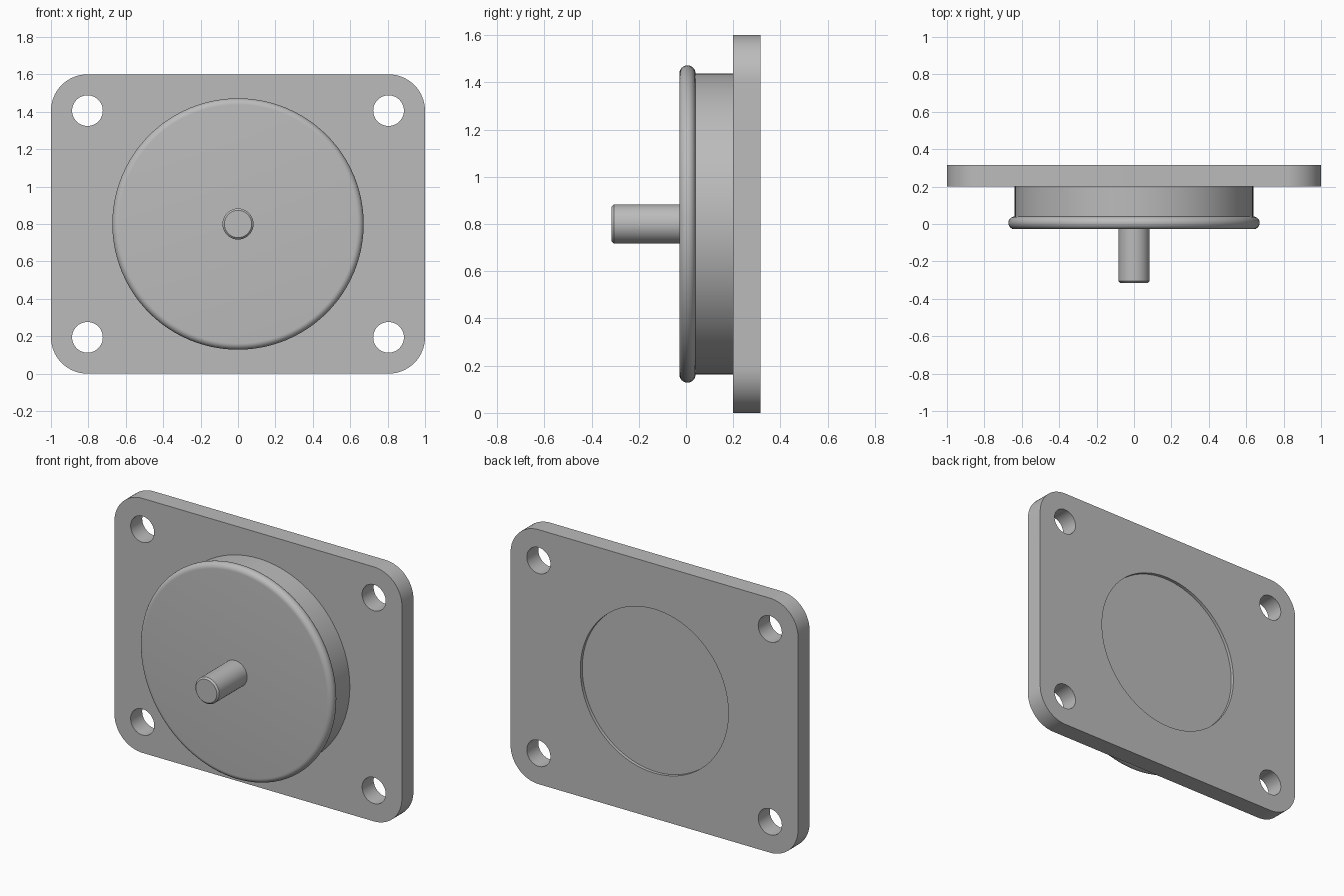
import bpy
import math
from mathutils import Matrix

cube = bpy.data.objects.get("Cube")
if cube:
    bpy.data.objects.remove(cube, do_unlink=True)

MID = 0.8                     # height of the shaft axis
PLATE_FRONT, PLATE_BACK = 0.20, 0.315

steel = bpy.data.materials.new("grey_metal")
steel.use_nodes = True
GREY = (0.5, 0.5, 0.5, 1)
steel.diffuse_color = GREY
steel.node_tree.nodes["Principled BSDF"].inputs["Base Color"].default_value = GREY


def mesh_object(name, verts, faces):
    mesh = bpy.data.meshes.new(name)
    mesh.from_pydata(verts, [], faces)
    mesh.materials.append(steel)
    obj = bpy.data.objects.new(name, mesh)
    bpy.context.collection.objects.link(obj)
    return obj


def smooth(obj):
    bpy.ops.object.select_all(action='DESELECT')
    obj.select_set(True)
    bpy.context.view_layer.objects.active = obj
    bpy.ops.object.shade_smooth_by_angle(angle=math.radians(30))


def lathe(name, profile, x=0, z=MID, n=96):
    """Spin (radius, y) points, listed front to back, into a capped solid."""
    verts = [(x + r * math.cos(i * math.tau / n), y, z + r * math.sin(i * math.tau / n))
             for r, y in profile for i in range(n)]
    faces = [(k * n + i, (k + 1) * n + i, (k + 1) * n + (i + 1) % n, k * n + (i + 1) % n)
             for k in range(len(profile) - 1) for i in range(n)]
    faces.append(tuple(range(n)))
    faces.append(tuple(reversed(range((len(profile) - 1) * n, len(profile) * n))))
    return mesh_object(name, verts, faces)


# Mounting plate: rounded rectangle pushed through its thickness
def rounded_plate(name, half_w, half_h, radius, steps=16):
    outline = []
    for q, (sx, sz) in enumerate([(1, 1), (-1, 1), (-1, -1), (1, -1)]):
        for s in range(steps + 1):
            a = (q + s / steps) * math.pi / 2
            outline.append((sx * (half_w - radius) + radius * math.cos(a),
                            MID + sz * (half_h - radius) + radius * math.sin(a)))
    n = len(outline)
    verts = [(x, y, z) for y in (PLATE_FRONT, PLATE_BACK) for x, z in outline]
    faces = [(i, n + i, n + (i + 1) % n, (i + 1) % n) for i in range(n)]
    faces += [tuple(range(n)), tuple(reversed(range(n, 2 * n)))]
    return mesh_object(name, verts, faces)


plate = rounded_plate("mounting_plate", 1.0, 0.8, 0.195)

# Bolt holes in the corners and the shallow round recess in the back
cutters = [lathe("hole_cutter", [(0.082, 0.1), (0.082, 0.4)], sx * 0.805, MID + sz * 0.606, 48)
           for sx in (-1, 1) for sz in (-1, 1)]
cutters.append(lathe("recess_cutter", [(0.515, PLATE_BACK - 0.02), (0.515, 0.4)]))
bpy.context.view_layer.objects.active = plate
for cutter in cutters:
    cutter.hide_render = True
    cut = plate.modifiers.new("cut", 'BOOLEAN')
    cut.operation = 'DIFFERENCE'
    cut.solver = 'EXACT'
    cut.object = cutter
    bpy.ops.object.modifier_apply(modifier=cut.name)
    bpy.data.objects.remove(cutter, do_unlink=True)
smooth(plate)

# Drum between plate and rim
smooth(lathe("drum", [(0.638, 0.02), (0.638, PLATE_FRONT)]))

# Front disc with a fully rounded rim
ROUND, RIM_Y = 0.034, 0.006
rim = [(0.638 + ROUND * math.cos(a), RIM_Y + ROUND * math.sin(a))
       for a in [math.pi * (s / 16 - 0.5) for s in range(17)]]
smooth(lathe("front_disc", rim))

# Shaft with a small chamfer at its tip
smooth(lathe("shaft", [(0.073, -0.315), (0.083, -0.305), (0.083, 0.0)], n=64))
